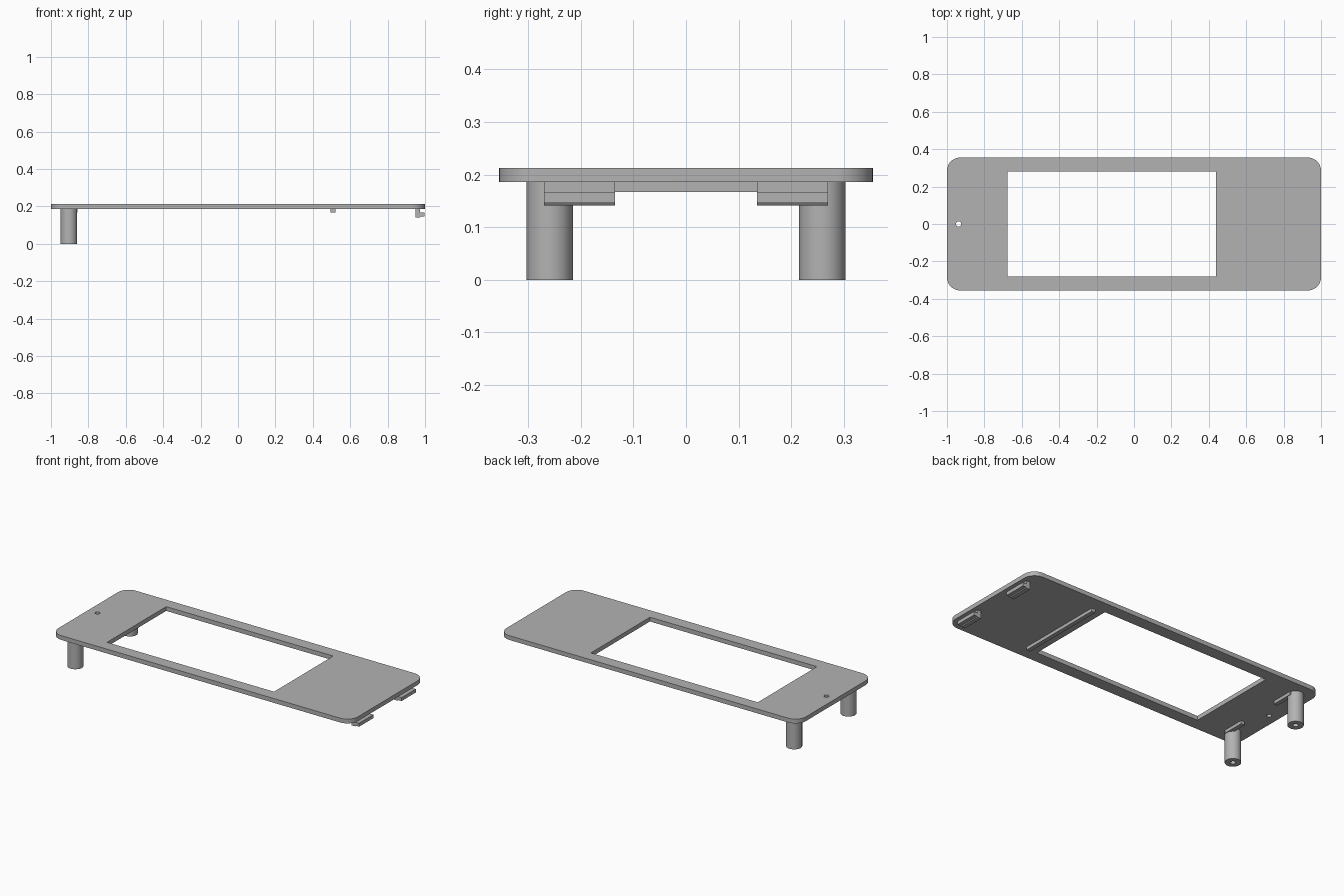
import bpy
import bmesh
from math import cos, sin, pi, radians

if "Cube" in bpy.data.objects:
    bpy.data.objects.remove(bpy.data.objects["Cube"], do_unlink=True)

GREY = (0.45, 0.45, 0.45, 1)
grey = bpy.data.materials.new("plain grey")
grey.use_nodes = True
grey.diffuse_color = GREY
grey.node_tree.nodes["Principled BSDF"].inputs["Base Color"].default_value = GREY

PLATE_BOTTOM, PLATE_TOP = 0.186, 0.212
CLIP_IN, CLIP_OUT = 0.135, 0.27


def add_object(name, bm):
    bmesh.ops.recalc_face_normals(bm, faces=bm.faces)
    mesh = bpy.data.meshes.new(name)
    bm.to_mesh(mesh)
    bm.free()
    mesh.materials.append(grey)
    obj = bpy.data.objects.new(name, mesh)
    bpy.context.collection.objects.link(obj)
    return obj


def smooth(obj):
    bpy.ops.object.select_all(action="DESELECT")
    obj.select_set(True)
    bpy.context.view_layer.objects.active = obj
    bpy.ops.object.shade_smooth_by_angle(angle=radians(30))


def arc(cx, cy, r, start, end, steps):
    angles = [start + (end - start) * i / steps for i in range(steps + 1)]
    return [(cx + r * cos(a), cy + r * sin(a)) for a in angles]


def extrude_along_y(name, outline, y0, y1):
    """Prism from an (x, z) outline."""
    bm = bmesh.new()
    face = bm.faces.new([bm.verts.new((x, y0, z)) for x, z in outline])
    side = bmesh.ops.extrude_face_region(bm, geom=[face])
    verts = [g for g in side["geom"] if isinstance(g, bmesh.types.BMVert)]
    bmesh.ops.translate(bm, verts=verts, vec=(0, y1 - y0, 0))
    return add_object(name, bm)


def rect(x0, x1, z0, z1):
    return [(x0, z0), (x1, z0), (x1, z1), (x0, z1)]


# Face plate: rounded outline with a screen window and a small round hole
def face_plate():
    hx, hy, r = 1.0, 0.355, 0.07
    outline = []
    for i, (sx, sy) in enumerate([(1, 1), (-1, 1), (-1, -1), (1, -1)]):
        outline += arc(sx * (hx - r), sy * (hy - r), r, i * pi / 2, (i + 1) * pi / 2, 10)
    window = rect(-0.677, 0.438, -0.282, 0.282)
    hole = arc(-0.938, 0, 0.014, 0, 2 * pi, 24)[:-1]

    bm = bmesh.new()
    edges = []
    for loop in (outline, window, hole):
        verts = [bm.verts.new((x, y, PLATE_BOTTOM)) for x, y in loop]
        edges += [bm.edges.new((verts[i - 1], verts[i])) for i in range(len(verts))]
    bmesh.ops.triangle_fill(bm, edges=edges, use_beauty=True)
    top = bmesh.ops.extrude_face_region(bm, geom=bm.faces[:])
    verts = [g for g in top["geom"] if isinstance(g, bmesh.types.BMVert)]
    bmesh.ops.translate(bm, verts=verts, vec=(0, 0, PLATE_TOP - PLATE_BOTTOM))
    smooth(add_object("face_plate", bm))


# Mounting post: lathed cylinder with a blind screw hole in its foot
def post(name, y):
    profile = [(0, 0.14), (0.015, 0.14), (0.015, 0), (0.044, 0), (0.044, PLATE_BOTTOM)]
    bm = bmesh.new()
    verts = [bm.verts.new((r, 0, z)) for r, z in profile]
    edges = [bm.edges.new(pair) for pair in zip(verts, verts[1:])]
    bmesh.ops.spin(bm, geom=verts + edges, cent=(0, 0, 0), axis=(0, 0, 1),
                   angle=2 * pi, steps=40, use_merge=True)
    bmesh.ops.remove_doubles(bm, verts=bm.verts, dist=0.0001)
    bmesh.ops.translate(bm, verts=bm.verts, vec=(-0.904, y, 0))
    smooth(add_object(name, bm))


face_plate()

# Locating bar beside the window, on the underside
extrude_along_y("locating_bar", rect(0.495, 0.52, 0.167, PLATE_BOTTOM), -CLIP_OUT, CLIP_OUT)

# Hooked clip section: a leg with a lip pointing outwards
clip = [(0.948, PLATE_BOTTOM), (0.948, 0.141), (0.972, 0.141), (0.976, 0.146),
        (0.998, 0.146), (0.998, 0.167), (0.973, 0.167), (0.973, PLATE_BOTTOM)]

for side, s in (("front", -1), ("back", 1)):
    post(side + "_post", s * 0.259)
    extrude_along_y(side + "_clip", clip, s * CLIP_IN, s * CLIP_OUT)
    extrude_along_y(side + "_post_rib", rect(-0.882, -0.857, 0.167, PLATE_BOTTOM),
                    s * CLIP_IN, s * CLIP_OUT)
